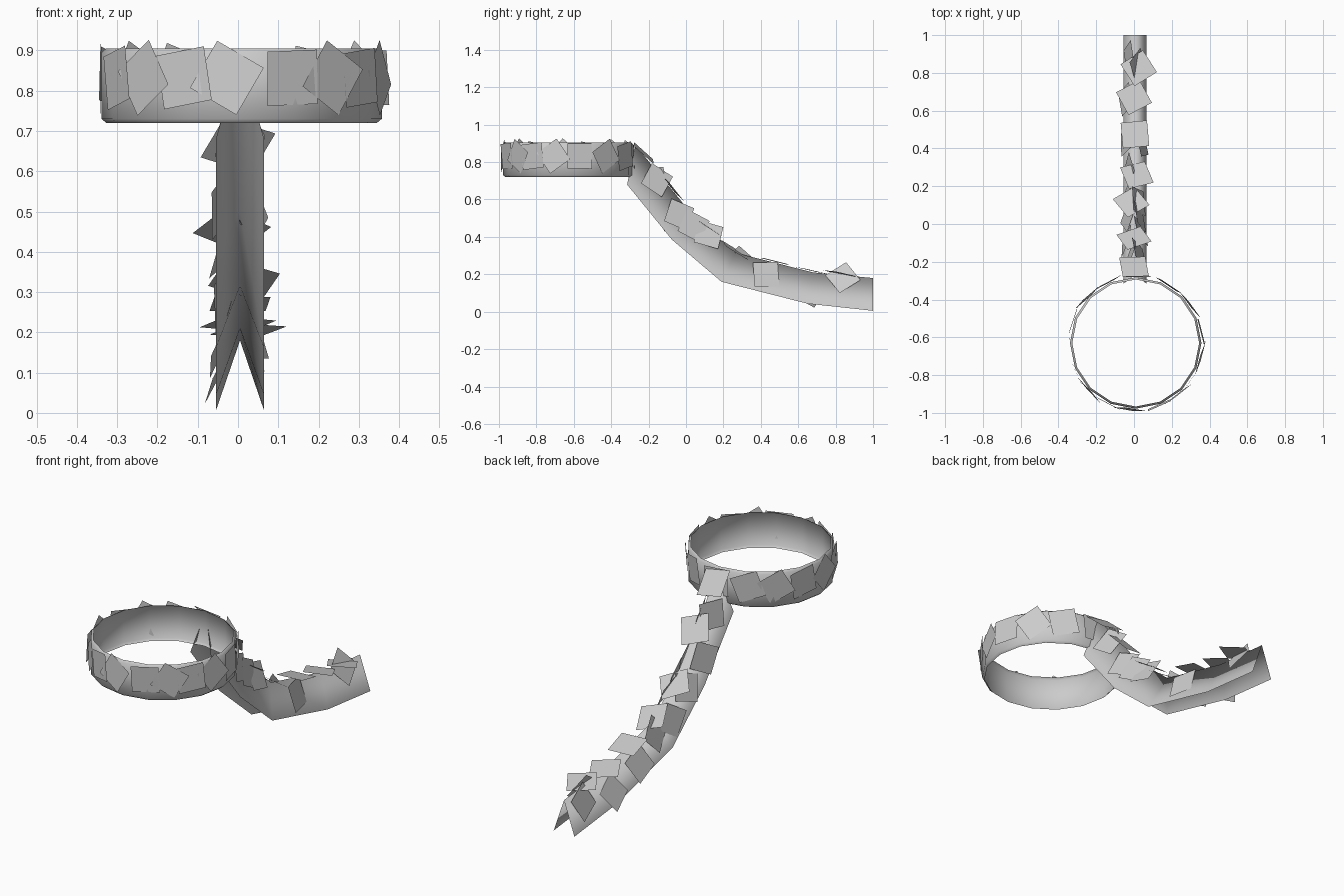
import bpy, math, random
from mathutils import Vector, Matrix

if "Cube" in bpy.data.objects:
    bpy.data.objects.remove(bpy.data.objects["Cube"])

random.seed(4)
CX, CY, R = 0.009, -0.63, 0.348


def make(name, verts, faces, smooth=True):
    me = bpy.data.meshes.new(name)
    me.from_pydata([tuple(v) for v in verts], [], faces)
    me.update()
    for p in me.polygons:
        p.use_smooth = smooth
    ob = bpy.data.objects.new(name, me)
    bpy.context.collection.objects.link(ob)
    return ob


def grid_faces(rows, cols, wrap=False):
    n = cols if wrap else cols - 1
    return [(r * cols + c, r * cols + (c + 1) % cols,
             (r + 1) * cols + (c + 1) % cols, (r + 1) * cols + c)
            for r in range(rows - 1) for c in range(n)]


def card(verts, faces, centre, normal, up, roll, size, tilt=6):
    """Append one flat square leaf lying across the given normal."""
    n = normal.normalized()
    side = up.cross(n).normalized()
    up = n.cross(side)
    wobble = (Matrix.Rotation(math.radians(random.uniform(-tilt, tilt)), 3, side)
              @ Matrix.Rotation(math.radians(random.uniform(-tilt, tilt)), 3, up)
              @ Matrix.Rotation(math.radians(roll), 3, n))
    h = size / 2
    b = len(verts)
    for sx, sy in ((-1, -1), (1, -1), (1, 1), (-1, 1)):
        verts.append(centre + wobble @ (side * sx * h + up * sy * h))
    faces.append((b, b + 1, b + 2, b + 3))


# Collar band: open 16-sided sheet with slightly turned-in rims
SIDES = 16
profile = [(R - 0.012, 0.72), (R, 0.73), (R, 0.895), (R - 0.012, 0.905)]
verts = [(CX + r * math.cos(2 * math.pi * i / SIDES),
          CY + r * math.sin(2 * math.pi * i / SIDES), z)
         for r, z in profile for i in range(SIDES)]
make("collar_band", verts, grid_faces(len(profile), SIDES, True))

# Leaves round the collar: (degrees from the front, roll)
ring_leaves = [(-44, 35), (-24, 10), (-6, -30), (21, 2), (40, -32), (57, 6),
               (77, 35), (100, 0), (125, 32), (150, 12), (178, 5), (-155, 20),
               (-133, 30), (-110, 10), (-86, 42), (-62, 12)]
verts, faces = [], []
for deg, roll in ring_leaves:
    a = math.radians(deg)
    n = Vector((math.sin(a), -math.cos(a), 0))
    c = Vector((CX, CY, 0.832)) + n * (R + 0.004)
    card(verts, faces, c, n, Vector((0, 0, 1)), roll, 0.135, 5)
make("collar_leaves", verts, faces, False)

# Trailing strip: folded sheet, ridge on top and two lower edges
ridge = [(-0.27, 0.89), (0.045, 0.505), (0.265, 0.315), (0.68, 0.21), (1.0, 0.18)]
foot = [(-0.315, 0.68), (-0.075, 0.385), (0.19, 0.16), (0.65, 0.043), (1.0, 0.005)]
HW, TX = 0.06, 0.005
verts = []
for (ry, rz), (fy, fz) in zip(ridge, foot):
    verts += [(TX - HW, fy, fz), (TX, ry, rz), (TX + HW, fy, fz)]
make("trailing_strip", verts, grid_faces(len(ridge), 3))


def along(path, s):
    i = min(int(s), len(path) - 2)
    a, b = Vector((0, *path[i])), Vector((0, *path[i + 1]))
    return a.lerp(b, s - i), (b - a).normalized()


# Leaves on the ridge: (position along strip, x, roll)
ridge_leaves = [(0.12, 0.0, 8), (0.6, 0.0, 25), (1.3, -0.015, 35), (1.95, 0.015, 20),
                (2.5, 0.005, 5), (2.97, 0.0, 28), (3.45, 0.025, 32)]
# Leaves on the flanks: (side, position along strip, fraction down, roll)
flank_leaves = [(1, 3.5, 0.1, 40), (1, 2.45, 0.45, 18), (1, 1.1, 0.25, 15),
                (1, 0.85, 0.35, 30), (1, 1.4, 0.15, 25), (1, 0.4, 0.2, 20),
                (-1, 3.65, 0.35, 20), (-1, 3.0, 0.65, 25), (-1, 2.5, 0.6, 10),
                (-1, 2.1, 0.3, 30), (-1, 1.75, 0.5, 15), (-1, 1.2, 0.45, 30),
                (-1, 0.75, 0.6, 10), (-1, 0.35, 0.3, 35)]
verts, faces = [], []
X = Vector((1, 0, 0))
for s, x, roll in ridge_leaves:
    p, t = along(ridge, s)
    n = X.cross(t)
    card(verts, faces, p + X * x + n * 0.008, n, t, roll, 0.14, 9)
for sd, s, v, roll in flank_leaves:
    p, t = along(ridge, s)
    q, _ = along(foot, s)
    n = (X * sd * 0.93 + X.cross(t) * 0.37).normalized()
    c = p.lerp(q, v) + X * (TX + sd * HW * v) + n * 0.012
    card(verts, faces, c, n, t, roll, 0.135, 8)
make("strip_leaves", verts, faces, False)
